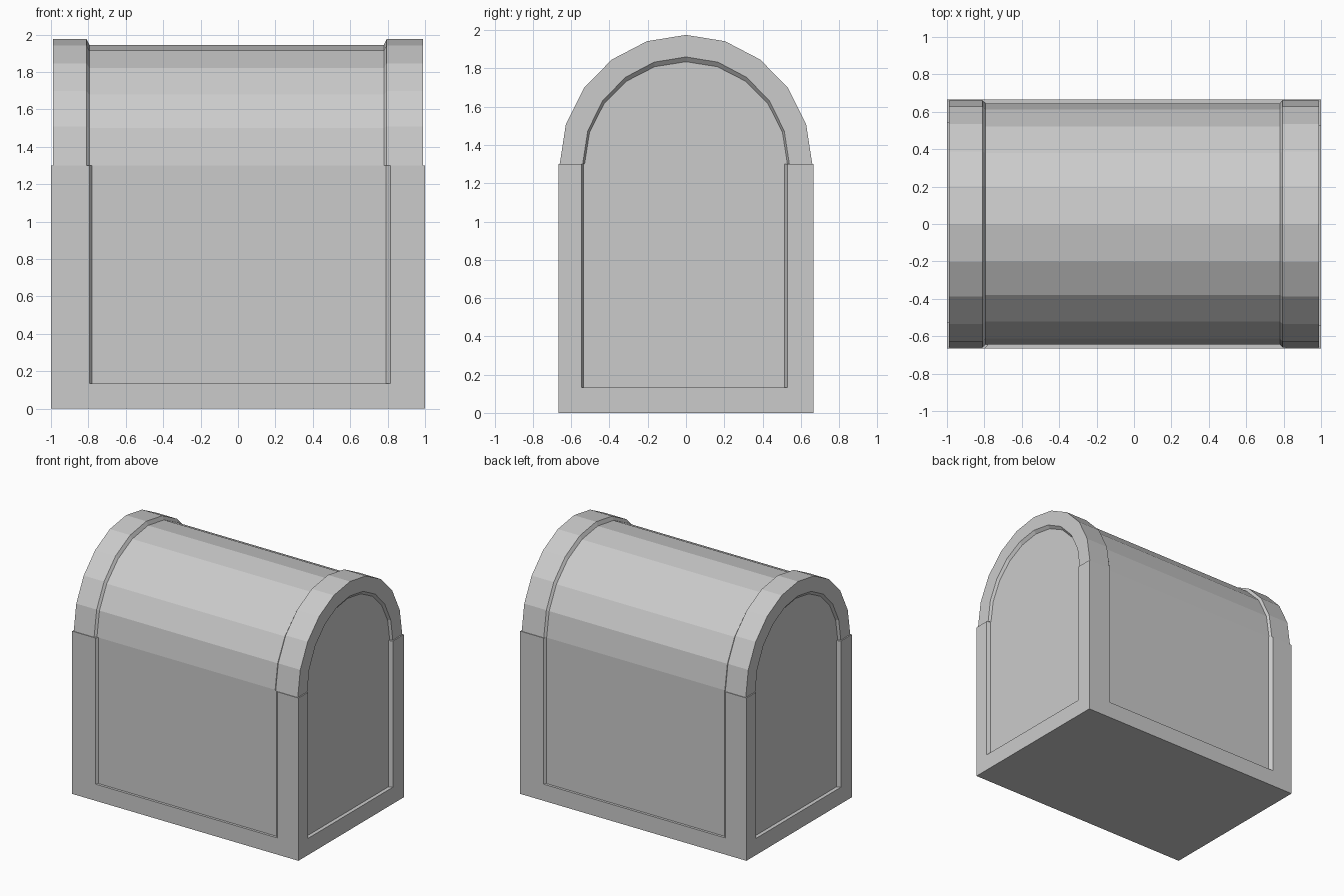
import bpy, bmesh
from math import sin, cos, pi

if "Cube" in bpy.data.objects:
    bpy.data.objects.remove(bpy.data.objects["Cube"])

BASE_H = 1.3
PANEL_X, PANEL_Y = 0.97, 0.645     # recessed panel planes
SEGS = 10                          # facets of the arched lid


def finish(name, verts, faces):
    bm = bmesh.new()
    vs = [bm.verts.new(v) for v in verts]
    for f in faces:
        bm.faces.new([vs[i] for i in f])
    bmesh.ops.recalc_face_normals(bm, faces=bm.faces)
    mesh = bpy.data.meshes.new(name)
    bm.to_mesh(mesh)
    bm.free()
    ob = bpy.data.objects.new(name, mesh)
    bpy.context.collection.objects.link(ob)
    return ob


def loft(name, rings, closed_tube=False):
    """Skin equal-length rings; cap the end rings, or join last to first."""
    n, m = len(rings[0]), len(rings)
    verts = [p for r in rings for p in r]
    faces = []
    if closed_tube:                # open arcs swept round a closed section
        for k in range(m):
            j = (k + 1) % m
            for i in range(n - 1):
                faces.append((k*n + i, k*n + i + 1, j*n + i + 1, j*n + i))
        faces += [[k*n for k in range(m)], [k*n + n - 1 for k in range(m)]]
    else:
        for k in range(m - 1):
            for i in range(n):
                j = (i + 1) % n
                faces.append((k*n + i, k*n + j, k*n + n + j, k*n + n + i))
        faces += [list(range(n)), list(range((m - 1)*n, m*n))]
    return finish(name, verts, faces)


def arch(x, ry, rz):
    return [(x, ry * cos(pi*i/SEGS), BASE_H + rz * sin(pi*i/SEGS))
            for i in range(SEGS + 1)]


def core_ring(x):
    return arch(x, PANEL_Y, 0.645) + [(x, -PANEL_Y, 0.1), (x, PANEL_Y, 0.1)]


# Inner body carrying all recessed panels and the lid barrel
loft("chest_body", [core_ring(-PANEL_X), core_ring(PANEL_X)])

# Bottom rail
rect = [(-1, -.665), (1, -.665), (1, .665), (-1, .665)]
loft("bottom_rail", [[(x, y, z) for x, y in rect] for z in (0, 0.133)])

# Corner posts with slanted recess edges: outer/inner x on the long side,
# outer/inner y on the short side
posts = {"post_a": (1, -1, .815, .79, .545, .535),
         "post_b": (1, 1, .795, .78, .53, .515)}
for name, (sx, sy, xo, xi, yo, yi) in posts.items():
    section = [(1, .665), (xo, .665), (xi, PANEL_Y), (xi, yi),
               (PANEL_X, yi), (1, yo)]
    for turn in (1, -1):           # second copy is turned half way round
        loft(name + ("_right" if turn > 0 else "_left"),
             [[(turn*sx*x, turn*sy*y, z) for x, y in section]
              for z in (0.133, BASE_H)])

# Arched lid bands at both ends
for side, s, xo, xi in (("right", 1, .795, .78), ("left", -1, .81, .795)):
    loft("lid_band_" + side, [
        arch(s*xi, PANEL_Y, .645),
        arch(s*xo, .66, .675),
        arch(s*.99, .66, .675),
        arch(s*.99, .54, .56),
        arch(s*PANEL_X, .53, .535),
        arch(s*xi, .53, .535)], closed_tube=True)
